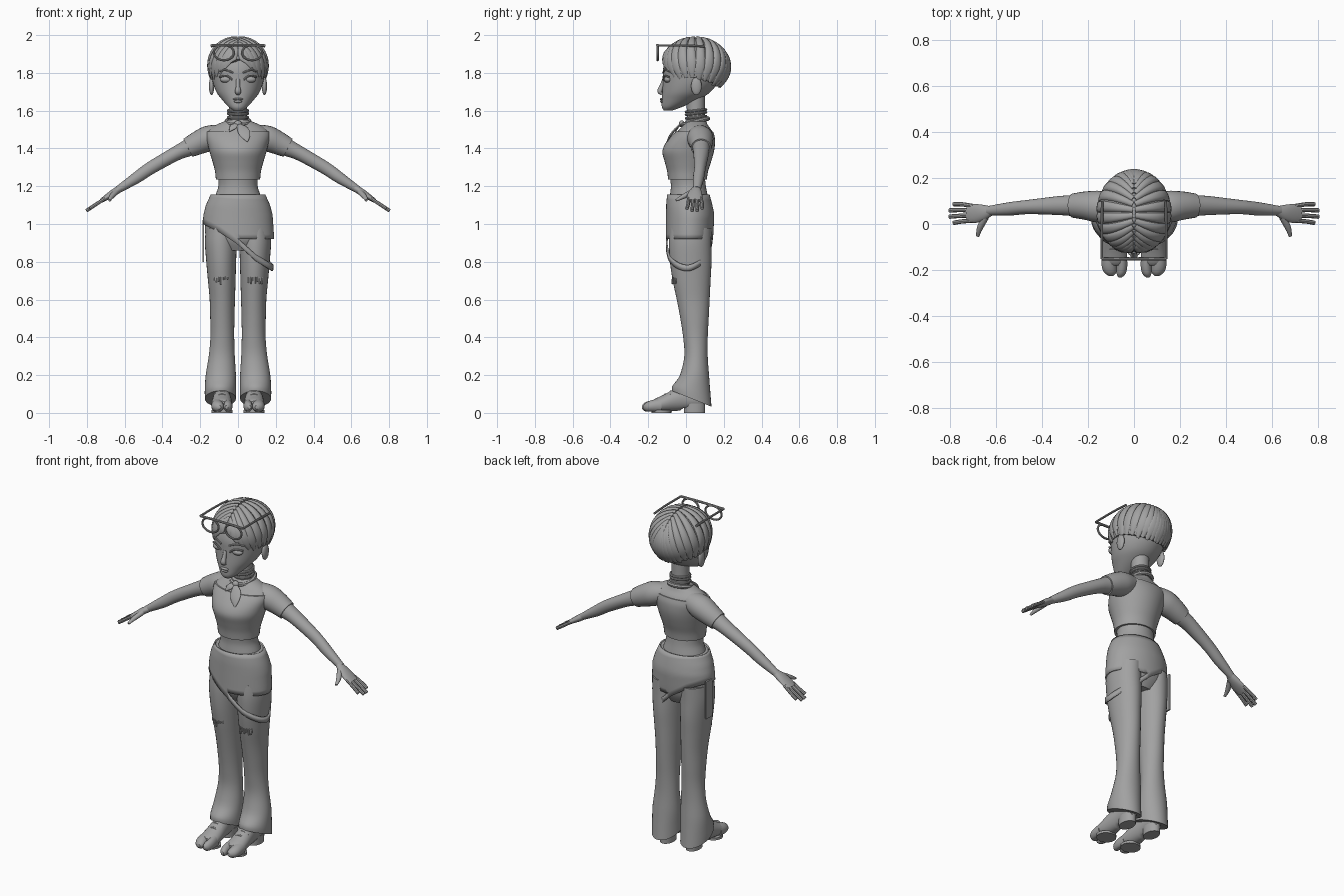
import bpy, bmesh, random
from math import sin, cos, pi, radians
from mathutils import Vector as V

random.seed(3)
if "Cube" in bpy.data.objects:
    bpy.data.objects.remove(bpy.data.objects["Cube"])

GREY = (0.36, 0.36, 0.36, 1)
mat = bpy.data.materials.new("plain grey")
mat.use_nodes = True
mat.diffuse_color = GREY
mat.node_tree.nodes["Principled BSDF"].inputs["Base Color"].default_value = GREY
made = []
X, Y, Z = V((1, 0, 0)), V((0, 1, 0)), V((0, 0, 1))


def finish(name, bm):
    bmesh.ops.remove_doubles(bm, verts=bm.verts, dist=1e-5)
    bmesh.ops.recalc_face_normals(bm, faces=bm.faces)
    me = bpy.data.meshes.new(name)
    bm.to_mesh(me)
    bm.free()
    me.materials.append(mat)
    ob = bpy.data.objects.new(name, me)
    bpy.context.collection.objects.link(ob)
    made.append(ob)
    return ob


def skin(name, rings, caps=True, skip=-1):
    """Join rings of points into a tube; the band numbered skip stays open."""
    bm = bmesh.new()
    rows = [[bm.verts.new(p) for p in r] for r in rings]
    n = len(rows[0])
    for j, (a, b) in enumerate(zip(rows, rows[1:])):
        if j != skip:
            for i in range(n):
                k = (i + 1) % n
                bm.faces.new((a[i], a[k], b[k], b[i]))
    if caps:
        bm.faces.new(rows[0])
        bm.faces.new(rows[-1])
    return finish(name, bm)


def smooth(rows, steps=4):
    """Catmull-Rom curve through rows of numbers."""
    out = []
    for i in range(len(rows) - 1):
        p = [rows[min(max(i + d, 0), len(rows) - 1)] for d in (-1, 0, 1, 2)]
        for s in range(steps):
            t = s / steps
            out.append([b + t / 2 * (c - a + t * (2 * a - 5 * b + 4 * c - d + t * (3 * b - a - 3 * c + d)))
                        for a, b, c, d in zip(*p)])
    return out + [list(rows[-1])]


def limb(name, rows, side=Y, axis=None, n=24, steps=4):
    """Loft ellipses; each row is x, y, z, radius along side, other radius."""
    rows = smooth(rows, steps)
    rings = []
    for i, r in enumerate(rows):
        t = axis or (V(rows[min(i + 1, len(rows) - 1)][:3]) - V(rows[max(i - 1, 0)][:3])).normalized()
        b = t.cross(side).normalized()
        a = b.cross(t)
        rings.append([V(r[:3]) + a * cos(2 * pi * k / n) * max(r[3], 0.001)
                      + b * sin(2 * pi * k / n) * max(r[4], 0.001) for k in range(n)])
    return skin(name, rings)


def body(name, rows, grow=0.0, n=40):
    """Upright loft; each row is z, half width, front y, back y."""
    return limb(name, [(0, (f + b) / 2, z, (b - f) / 2 + grow, w + grow) for z, w, f, b in rows], axis=Z, n=n)


def rod(name, pts, r, side=Y):
    return limb(name, [(*p, r, r) for p in pts], side, n=8, steps=3)


def ball(name, loc, size):
    bm = bmesh.new()
    bmesh.ops.create_uvsphere(bm, u_segments=24, v_segments=14, radius=1)
    for v in bm.verts:
        v.co = V(loc) + V(c * s for c, s in zip(v.co, size))
    return finish(name, bm)


def box(name, loc, size):
    bm = bmesh.new()
    bmesh.ops.create_cube(bm, size=1)
    for v in bm.verts:
        v.co = V(loc) + V(c * s for c, s in zip(v.co, size))
    return finish(name, bm)


def hoop(name, loc, a, b, r, n=32):
    """Closed ring spanned by vectors a and b."""
    rings = []
    for k in range(n + 1):
        u = 2 * pi * k / n
        d = a * cos(u) + b * sin(u)
        nrm = a.cross(b).normalized()
        rings.append([V(loc) + d + (d.normalized() * cos(w) + nrm * sin(w)) * r
                      for w in (i * pi / 4 for i in range(8))])
    return skin(name, rings, caps=False)


def at(rows, z):
    """Linear lookup in ascending rows keyed by their first number."""
    z = min(max(z, rows[0][0]), rows[-1][0])
    for a, b in zip(rows, rows[1:]):
        if z <= b[0]:
            t = (z - a[0]) / (b[0] - a[0])
            return [p + (q - p) * t for p, q in zip(a[1:], b[1:])]


# Head, neck and face
body("head", [(1.602, .025, -.118, -.07), (1.62, .05, -.128, -.02), (1.66, .086, -.128, .07),
              (1.70, .115, -.126, .13), (1.76, .136, -.122, .175), (1.83, .142, -.12, .19),
              (1.90, .12, -.09, .18), (1.95, .06, -.03, .12)])
body("neck", [(1.50, .07, -.01, .12), (1.54, .055, .0, .108), (1.58, .048, .005, .1), (1.68, .05, .0, .1)])
limb("nose", [(0, -.118, 1.765, .010, .008), (0, -.128, 1.73, .011, .012), (0, -.139, 1.702, .016, .013),
              (0, -.127, 1.688, .012, .006)], X)
ball("upper_lip", (0, -.127, 1.661), (.027, .012, .007))
ball("lower_lip", (0, -.126, 1.649), (.022, .012, .008))
for s, tag in ((1, "left"), (-1, "right")):
    ball(tag + "_eye", (s * .062, -.095, 1.765), (.034, .022, .018))
    rod(tag + "_eyelid", [(s * .028, -.119, 1.762), (s * .06, -.117, 1.785), (s * .098, -.09, 1.778)], .005)
    rod(tag + "_eyebrow", [(s * .025, -.121, 1.80), (s * .065, -.112, 1.815), (s * .1, -.09, 1.808)], .005)
    ball(tag + "_ear", (s * .14, .055, 1.73), (.014, .028, .048))

# Hair: a cap under swept locks falling from a centre parting
HC, HR = V((0, .05, 1.83)), V((.158, .178, .157))


def on_hair(d, grow=1.0):
    return HC + V(c * r * grow for c, r in zip(d.normalized(), HR))


def hair_dir(az):
    c = cos(az)
    z = 1.775 - .045 * max(0, -c) + .1 * max(0, c) ** 4
    h = (z - HC.z) / HR.z
    w = (1 - h * h) ** .5
    return V((sin(az) * w, -c * w, h))


rings = []
for j in range(15):
    rings.append([on_hair(V((0, .05, 1)).normalized().slerp(hair_dir(2 * pi * k / 64), max(j / 14, .02)), .985)
                  for k in range(64)])
skin("hair_cap", rings)
COUNT = 15
for s, tag in ((1, "left"), (-1, "right")):
    for k in range(COUNT):
        f = k / (COUNT - 1)
        e = radians(38 + 112 * f)
        start = V((.03 * s, -cos(e), sin(e))).normalized()
        end = hair_dir(s * radians(16 + 160 * f))
        end.z -= random.uniform(0, .12)
        pts = [on_hair(start.slerp(end.normalized(), t / 12)) for t in range(13)]
        rings = []
        for i, p in enumerate(pts):
            t = (pts[min(i + 1, 12)] - pts[max(i - 1, 0)]).normalized()
            nrm = V((p - HC)[c] / HR[c] ** 2 for c in range(3)).normalized()
            a = t.cross(nrm)
            u = i / 12
            w = (.012 + .013 * sin(pi * min(u * 1.1, 1) * .6)) * (1 if u < .75 else 1 - 2.6 * (u - .75))
            h = .004 + .008 * sin(pi * min(u + .15, 1))
            rings.append([p + a * cos(q) * w + nrm * sin(q) * h for q in (m * pi / 5 for m in range(10))])
        skin(f"{tag}_hair_lock_{k}", rings)

# Glasses pushed up on the head
rod("glasses_bar", [(-.14, -.152, 1.945), (0, -.152, 1.947), (.14, -.152, 1.945)], .007)
for s, tag in ((1, "left"), (-1, "right")):
    rod(tag + "_glasses_temple", [(s * .14, -.152, 1.945), (s * .14, 0, 1.945), (s * .138, .1, 1.94)], .006, X)
    hoop(tag + "_glasses_rim", (s * .075, -.15, 1.907), X * .053, Z * .04, .006)

# Torso and cropped top
chest = [(1.235, .112, -.09, .105), (1.28, .117, -.095, .112), (1.33, .13, -.108, .128), (1.38, .145, -.12, .142),
         (1.42, .155, -.108, .148), (1.46, .165, -.078, .147), (1.49, .165, -.048, .138)]
body("chest", chest[:-1] + [(1.495, .16, -.04, .136), (1.525, .115, -.015, .115), (1.55, .055, .0, .105)])
body("cropped_top", chest, .005)
body("waist", [(1.10, .135, -.09, .125), (1.15, .12, -.085, .115), (1.2, .104, -.08, .105), (1.25, .105, -.085, .1)])

# Arms, sleeves and hands
for s, tag in ((1, "left"), (-1, "right")):
    arm = [(s * .08, .07, 1.475, .05, .045), (s * .15, .075, 1.455, .062, .06), (s * .21, .08, 1.43, .055, .055),
           (s * .265, .08, 1.403, .046, .046)]
    limb(tag + "_arm", arm + [(s * .33, .08, 1.372, .041, .038), (s * .46, .074, 1.298, .031, .034),
                              (s * .54, .066, 1.243, .029, .03), (s * .635, .058, 1.182, .02, .019)])
    limb(tag + "_sleeve", [(x, y, z, a + .007, b + .007) for x, y, z, a, b in arm])
    limb(tag + "_palm", [(s * .62, .058, 1.19, .02, .018), (s * .655, .05, 1.168, .034, .019),
                         (s * .69, .046, 1.145, .041, .016), (s * .725, .046, 1.122, .038, .011)])
    for k, reach in enumerate((.785, .803, .803, .785)):
        y = .015 + .021 * k
        rod(f"{tag}_finger_{k}", [(s * .70, y, 1.138), (s * .75, y - .004 + .004 * k, 1.105),
                                  (s * reach, y - .01 + .006 * k, 1.138 - (reach - .70) * .66)], .0095)
    limb(tag + "_thumb", [(s * .645, .03, 1.17, .014, .014), (s * .665, -.005, 1.15, .014, .013),
                          (s * .675, -.03, 1.137, .011, .01), (s * .68, -.053, 1.125, .007, .006)], X)

# Flared trousers
body("hips", [(.86, .10, -.06, .1), (.92, .165, -.09, .13), (1.0, .175, -.095, .142), (1.08, .168, -.095, .142),
              (1.15, .138, -.09, .12)])
for s, tag in ((1, "left"), (-1, "right")):
    leg = limb(tag + "_trouser_leg", [
        (s * .093, .03, .075, .105, .082), (s * .093, .03, .12, .1, .083), (s * .091, .045, .2, .077, .08),
        (s * .086, .053, .3, .062, .069), (s * .083, .05, .4, .065, .063), (s * .083, .045, .5, .075, .064),
        (s * .083, .038, .6, .087, .067), (s * .086, .03, .7, .1, .073), (s * .089, .025, .8, .11, .079),
        (s * .091, .022, .9, .112, .084), (s * .09, .025, .98, .11, .08)], axis=Z, n=32)
    for v in leg.data.vertices:
        if v.co.z < .2:
            v.co.z -= (v.co.y - .03) * 3.2 * (.2 - v.co.z)
    # Frayed tears above the knee
    for k in range(7):
        x = .055 + .012 * k
        y = .03 - .1 * (1 - ((x - .086) / .073) ** 2) ** .5
        drop = random.uniform(.01, .04)
        rod(f"{tag}_fray_{k}", [(s * x, y, .72), (s * x, y - .003, .72 - drop)], .004)

# Slanted wrap skirt with an open side and a hanging strap
profile = [(.74, .186, -.108, .13), (.85, .19, -.108, .135), (.95, .19, -.106, .145), (1.05, .183, -.105, .15),
           (1.10, .17, -.105, .14), (1.155, .145, -.1, .125)]
hem_line = [(-.18, 1.0), (-.09, .955), (0, .89), (.09, .805), (.18, .75)]
columns = []
for k in range(72):
    u = 2 * pi * k / 72
    hem = at(hem_line, .18 * cos(u))[0] + .02 * max(0, sin(u))
    low = hem + .033
    top = max(low, .92)
    levels = [1.155 + (top - 1.155) * j / 9 for j in range(10)] + [low, hem]
    col = []
    for z in levels:
        w, f, b = at(profile, z)
        col.append(V((w * cos(u), (f + b) / 2 + (b - f) / 2 * sin(u), z)))
    columns.append(col)
skirt = skin("wrap_skirt", list(zip(*columns)), caps=False, skip=9)
skirt.modifiers.new("thickness", 'SOLIDIFY').thickness = .008
box("hanging_panel", (-.184, .05, .91), (.009, .06, .22))

# Split-toe shoes
for s, tag in ((1, "left"), (-1, "right")):
    x = s * .085
    shoe = limb(tag + "_shoe", [
        (x, .1, .065, .022, .03), (x, .07, .075, .04, .05), (x, .0, .078, .043, .062), (x, -.06, .068, .049, .058),
        (x, -.12, .05, .054, .045), (x, -.165, .04, .053, .034), (x, -.18, .036, .04, .026)], X, Y)
    inner = limb(tag + "_inner_toe", [(s * .056, -.13, .04, .024, .036), (s * .053, -.18, .036, .024, .031),
                                      (s * .056, -.215, .032, .02, .024), (s * .06, -.232, .03, .008, .01)], X, Y)
    outer = limb(tag + "_outer_toe", [(s * .108, -.13, .04, .033, .038), (s * .108, -.18, .036, .033, .032),
                                      (s * .104, -.21, .032, .027, .024), (s * .1, -.226, .03, .01, .01)], X, Y)
    for part in (shoe, inner, outer):
        for v in part.data.vertices:
            v.co.z = max(v.co.z, .008 if v.co.y < -.03 else .025)
    limb(tag + "_sole", [(x, -.1, 0, .055, .04), (x, -.1, .014, .055, .04)], X, Z).scale = (1, 1.3, 1)
    limb(tag + "_heel", [(x, .045, 0, .038, .055), (x, .045, .05, .04, .057)], X, Z)
    limb(tag + "_ankle", [(x, .04, .09, .045, .04), (x, .045, .2, .04, .036)], X, Z)
    for k in range(3):
        y, z = -.05 - .03 * k, .128 - .015 * k
        rod(f"{tag}_lace_{k}", [(x - .035, y, z - .018), (x, y, z), (x + .035, y, z - .018)], .006)

# Choker and knotted neck scarf
for k, z in enumerate((1.565, 1.585, 1.6)):
    hoop(f"choker_{k}", (0, .053, z), X * .052, V((0, .053, .006)), .007)
hoop("scarf_band", (0, .05, 1.542), X * .06, V((0, .066, .016)), .012)
ball("scarf_knot", (0, -.022, 1.53), (.02, .016, .018))
limb("scarf_tail_long", [(0, -.025, 1.53, .008, .006), (.025, -.058, 1.5, .03, .006), (.04, -.083, 1.468, .026, .006),
                         (.05, -.1, 1.437, .004, .003)], X)
limb("scarf_tail_short", [(0, -.025, 1.53, .008, .006), (-.025, -.042, 1.515, .018, .006),
                          (-.045, -.055, 1.49, .003, .003)], X)

# Shading
bpy.ops.object.select_all(action='DESELECT')
for ob in made:
    ob.select_set(True)
bpy.context.view_layer.objects.active = made[0]
bpy.ops.object.shade_smooth_by_angle(angle=radians(40))
